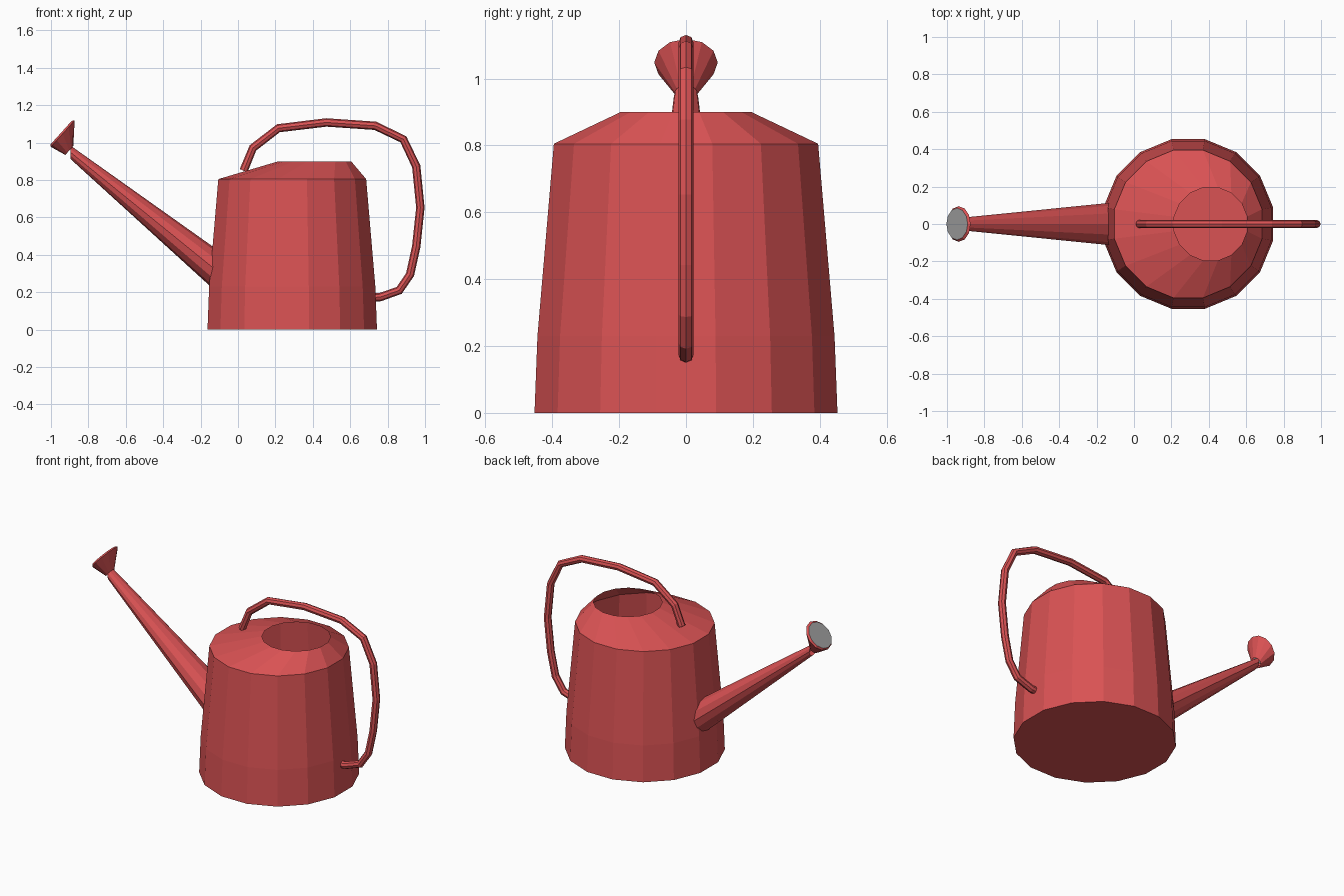
import bpy, bmesh, math
from mathutils import Vector

if "Cube" in bpy.data.objects:
    bpy.data.objects.remove(bpy.data.objects["Cube"])


def material(name, rgb):
    m = bpy.data.materials.new(name)
    m.diffuse_color = (*rgb, 1)
    m.use_nodes = True
    m.node_tree.nodes["Principled BSDF"].inputs["Base Color"].default_value = m.diffuse_color
    return m


RED = material("red paint", (0.70, 0.085, 0.088))
GREY = material("grey metal", (0.36, 0.36, 0.36))


def ring(x, z, r, n, tilt=0.0, half_step=False):
    """Circle of n points round (x, 0, z); tilt turns it about the y axis (0 = lying flat)."""
    u = Vector((math.cos(tilt), 0, math.sin(tilt)))
    pts = []
    for i in range(n):
        a = 2 * math.pi * (i + 0.5 * half_step) / n
        pts.append(Vector((x, 0, z)) + u * r * math.cos(a) + Vector((0, r * math.sin(a), 0)))
    return pts


def loft(name, rings, cap_start=False, cap_end=False, end_mat=None):
    """Skin a row of rings into one flat-shaded object."""
    bm = bmesh.new()
    rows = [[bm.verts.new(p) for p in r] for r in rings]
    n = len(rows[0])
    for a, b in zip(rows, rows[1:]):
        for i in range(n):
            j = (i + 1) % n
            bm.faces.new((a[i], a[j], b[j], b[i]))
    if cap_start:
        bm.faces.new(rows[0][::-1])
    if cap_end:
        f = bm.faces.new(rows[-1])
        f.material_index = 1 if end_mat else 0
    bmesh.ops.recalc_face_normals(bm, faces=bm.faces)
    me = bpy.data.meshes.new(name)
    bm.to_mesh(me)
    bm.free()
    me.materials.append(RED)
    if end_mat:
        me.materials.append(end_mat)
    ob = bpy.data.objects.new(name, me)
    bpy.context.collection.objects.link(ob)
    return ob


# Body: tapered 16-sided can with sloping shoulder and off-centre open mouth
body = [(0.29, 0.0, 0.462), (0.29, 0.23, 0.453), (0.29, 0.805, 0.403), (0.41, 0.90, 0.199)]
loft("body", [ring(x, z, r, 16, half_step=True) for x, z, r in body], cap_start=True)

# Spout: tapering tube made of upright rings
UP = math.pi / 2
loft("spout", [ring(-0.11, 0.312, 0.115, 12, UP),
               ring(-0.895, 0.948, 0.036, 12, UP)])

# Rose: flared head with a narrow lip and a grey face
TILT = math.radians(48)
loft("rose", [ring(-0.902, 0.958, 0.032, 12, TILT),
              ring(-0.937, 1.048, 0.095, 12, TILT),
              ring(-0.946, 1.053, 0.085, 12, TILT)], cap_end=True, end_mat=GREY)

# Handle: thin eight-sided tube swept along a bent path with mitred joints
path = [Vector(p) for p in [
    (0.03, 0.85), (0.08, 0.972), (0.216, 1.077), (0.472, 1.108), (0.734, 1.09),
    (0.884, 1.018), (0.953, 0.873), (0.975, 0.653), (0.953, 0.445),
    (0.92, 0.295), (0.862, 0.21), (0.76, 0.174), (0.71, 0.172)]]
rings = []
for i, p in enumerate(path):
    t = path[min(i + 1, len(path) - 1)] - path[max(i - 1, 0)]
    rings.append(ring(p.x, p.y, 0.0225, 8, math.atan2(t.y, t.x) + UP))
loft("handle", rings, cap_start=True, cap_end=True)
